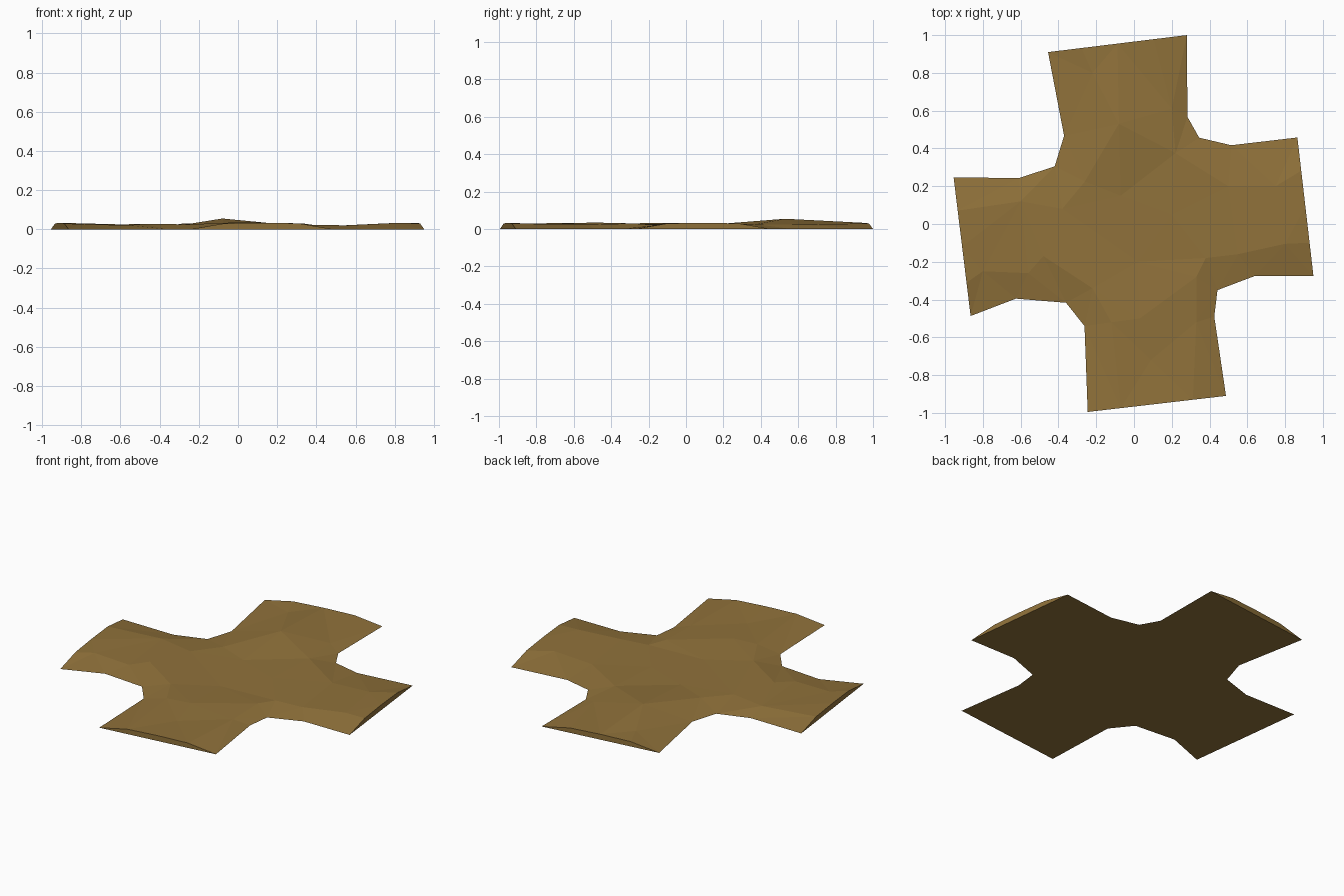
import bpy
import bmesh
from mathutils import Vector
from mathutils.geometry import delaunay_2d_cdt

cube = bpy.data.objects.get("Cube")
if cube:
    bpy.data.objects.remove(cube, do_unlink=True)

# Dirt colour
dirt = bpy.data.materials.new("dirt_brown")
dirt.use_nodes = True
colour = (0.28, 0.168, 0.043, 1)
dirt.diffuse_color = colour
bsdf = dirt.node_tree.nodes["Principled BSDF"]
bsdf.inputs["Base Color"].default_value = colour
bsdf.inputs["Roughness"].default_value = 0.9

# Each road arm: its two end corners, then the kerb points up to the next arm
arms = [
    [(-.245, -.995), (.487, -.91), (.425, -.49), (.442, -.35), (.64, -.275)],
    [(.95, -.275), (.865, .458), (.515, .417), (.345, .457), (.283, .567)],
    [(.28, 1.0), (-.455, .91), (-.37, .467), (-.42, .305), (-.61, .243)],
    [(-.955, .247), (-.865, -.487), (-.625, -.395), (-.36, -.417), (-.262, -.54)],
]
# Crown of the road where it is cut off at an arm's end
crown = [(.24, .03), (.5, .033), (.76, .03)]

# Bumps in the trodden surface
bumps = [
    (-.08, .53, .055), (-.22, .8, .03), (.2, .61, .024), (.22, .375, .026),
    (-.07, .15, .025), (-.26, .225, .026), (-.38, .08, .022), (-.6, .12, .025),
    (.02, -.2, .022), (.38, -.18, .023), (.33, -.28, .03), (.55, -.16, .02),
    (.8, -.105, .032), (.75, .2, .03), (.5, .2, .018), (-.22, -.34, .025),
    (.03, -.5, .035), (-.12, -.52, .032), (.09, -.72, .026), (.33, -.52, .024),
    (-.48, -.17, .027), (-.56, -.26, .021), (-.8, -.25, .026), (.2, .05, .025),
]

outline = []
for start, end, *kerb in arms:
    a, b = Vector(start), Vector(end)
    outline.append((*a, 0))
    outline += [(*a.lerp(b, t), z) for t, z in crown]
    outline.append((*b, 0))
    outline += [(x, y, 0) for x, y in kerb]

points = outline + bumps
n = len(outline)
rim = [(i, (i + 1) % n) for i in range(n)]
flat = [Vector(p[:2]) for p in points]
coords, _, faces, origins, _, _ = delaunay_2d_cdt(flat, rim, [], 1, 1e-5)

# Uneven top surface
bm = bmesh.new()
top = [bm.verts.new((c.x, c.y, points[o[0]][2])) for c, o in zip(coords, origins)]
for f in faces:
    bm.faces.new([top[i] for i in f])
by_origin = {o: top[i] for i, group in enumerate(origins) for o in group}

# Flat underside and upright ends
base = []
for i in range(n):
    v = by_origin[i]
    base.append(v if v.co.z == 0 else bm.verts.new((v.co.x, v.co.y, 0)))
bm.faces.new(base[::-1])
for i, j in rim:
    wall = list(dict.fromkeys([base[i], base[j], by_origin[j], by_origin[i]]))
    if len(wall) > 2:
        bm.faces.new(wall)
bmesh.ops.recalc_face_normals(bm, faces=bm.faces)

mesh = bpy.data.meshes.new("dirt_crossroad")
bm.to_mesh(mesh)
bm.free()
mesh.materials.append(dirt)
road = bpy.data.objects.new("dirt_crossroad", mesh)
bpy.context.collection.objects.link(road)
